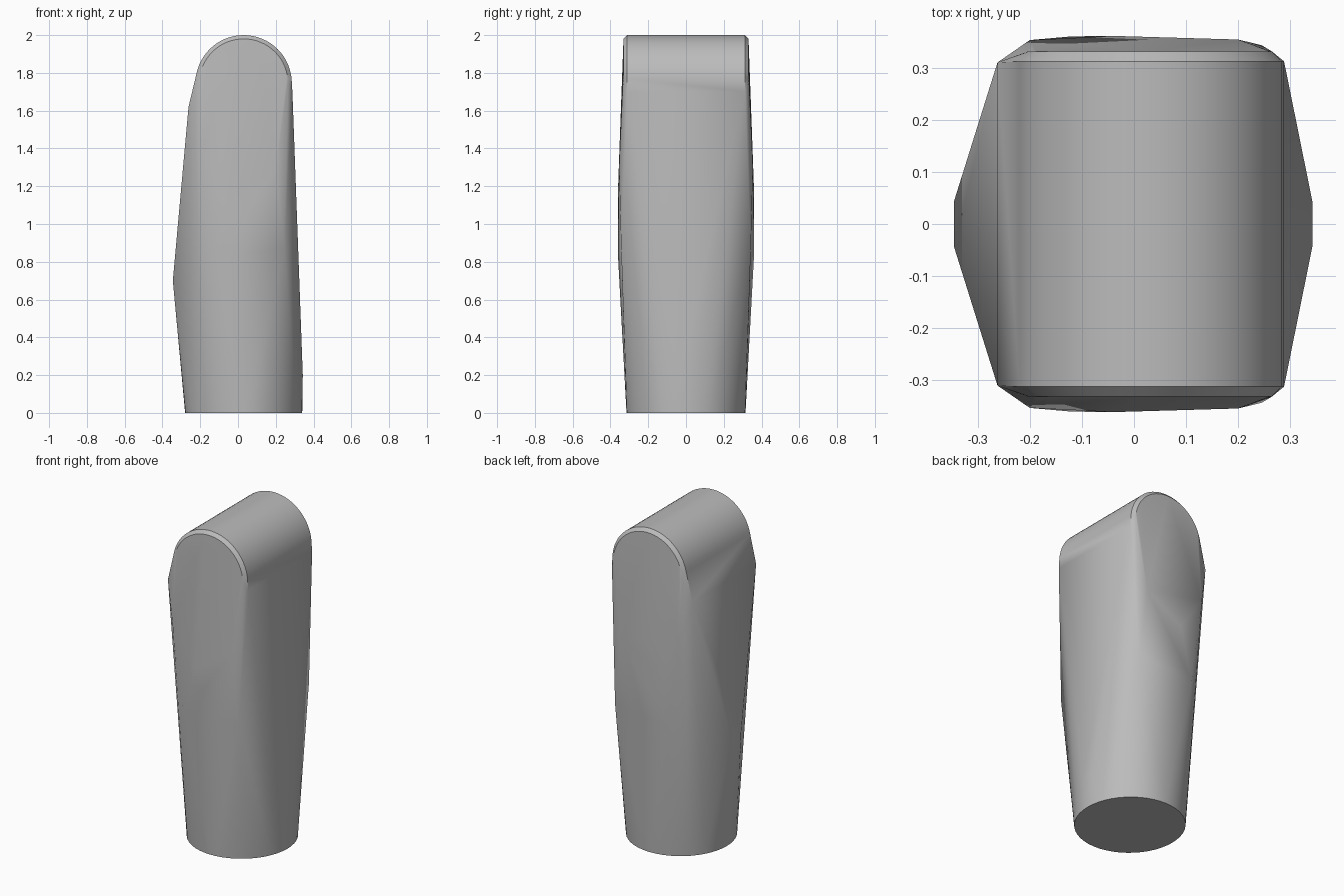
import bpy
import bmesh
from math import sin, cos, pi, radians

cube = bpy.data.objects.get("Cube")
if cube:
    bpy.data.objects.remove(cube, do_unlink=True)

grey = bpy.data.materials.new("plain grey")
grey.use_nodes = True
colour = (0.5, 0.5, 0.5, 1)
grey.diffuse_color = colour
grey.node_tree.nodes["Principled BSDF"].inputs["Base Color"].default_value = colour

CENTRE = 0.03
points = []

# Round foot
for i in range(48):
    a = 2 * pi * i / 48
    points.append((CENTRE + 0.31 * cos(a), 0.315 * sin(a), 0))

# Half-round top with chamfered ends
def arch(radius, y, steps=32):
    for i in range(steps + 1):
        a = pi * i / steps
        points.append((CENTRE + radius * cos(a), y, 1.745 + radius * sin(a)))

# Body corners, mirrored front to back
corners = [
    (-0.262, 0.31, 1.62), (0.288, 0.312, 1.7),
    (-0.345, 0.045, 0.7), (0.343, 0.04, 0.2),
    (-0.2, 0.353, 1.38), (-0.12, 0.36, 0.83),
    (-0.04, 0.361, 1.15), (0.245, 0.343, 0.87), (0.2, 0.354, 1.3),
]
for side in (-1, 1):
    arch(0.255, side * 0.312)
    arch(0.235, side * 0.331)
    points += [(x, side * y, z) for x, y, z in corners]

# Wrap the sections in one taut skin
bm = bmesh.new()
for p in points:
    bm.verts.new(p)
hull = bmesh.ops.convex_hull(bm, input=bm.verts[:])
loose = [v for v in bm.verts if not v.link_faces]
bmesh.ops.delete(bm, geom=loose, context='VERTS')
bmesh.ops.dissolve_limit(bm, angle_limit=radians(0.5), verts=bm.verts[:], edges=bm.edges[:])
bmesh.ops.recalc_face_normals(bm, faces=bm.faces[:])
mesh = bpy.data.meshes.new("rounded_post")
bm.to_mesh(mesh)
bm.free()
mesh.materials.append(grey)

post = bpy.data.objects.new("rounded_post", mesh)
bpy.context.collection.objects.link(post)
bpy.ops.object.select_all(action='DESELECT')
post.select_set(True)
bpy.context.view_layer.objects.active = post
bpy.ops.object.shade_smooth_by_angle(angle=radians(32))
